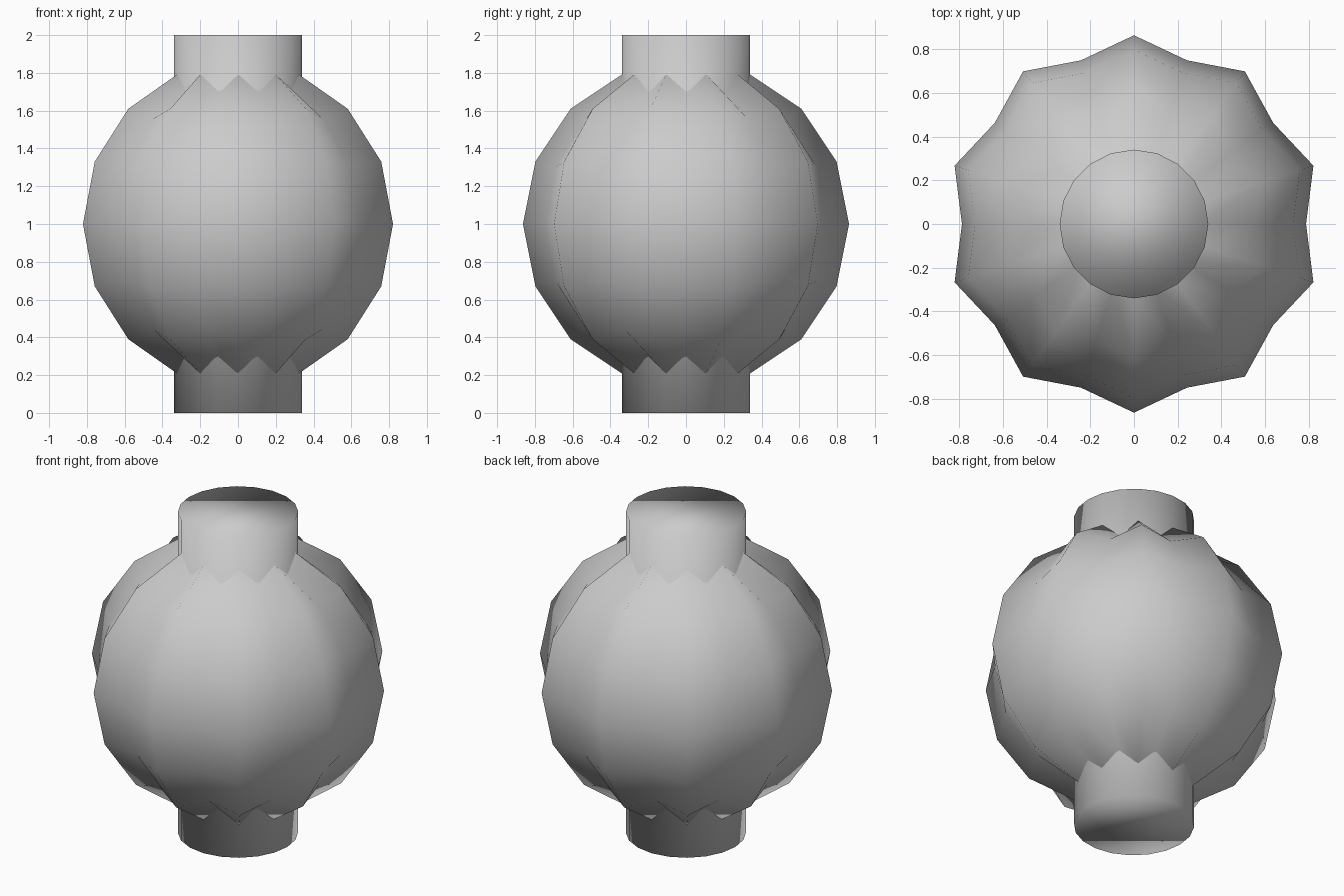
import bpy, bmesh, math

if "Cube" in bpy.data.objects:
    bpy.data.objects.remove(bpy.data.objects["Cube"])

R = 0.863        # lobe radius
VALLEY = 0.787 / R
SEGS = 20


def add_object(name, bm):
    bmesh.ops.recalc_face_normals(bm, faces=bm.faces)
    for f in bm.faces:
        f.smooth = True
    mesh = bpy.data.meshes.new(name)
    bm.to_mesh(mesh)
    bm.free()
    obj = bpy.data.objects.new(name, mesh)
    obj.location.z = 1.0
    bpy.context.collection.objects.link(obj)
    return obj


# Ribbed lantern body: sphere with every second meridian pulled inward
bm = bmesh.new()
bmesh.ops.create_uvsphere(bm, u_segments=SEGS, v_segments=8, radius=R)
for v in bm.verts:
    if math.hypot(v.co.x, v.co.y) < 1e-4:
        continue
    index = round(math.atan2(v.co.y, v.co.x) / (2 * math.pi / SEGS))
    if index % 2 == 0:
        v.co *= VALLEY
add_object("lantern_body", bm)

# Central tube forming the top and bottom collars, smooth over its caps
bm = bmesh.new()
bmesh.ops.create_cone(bm, cap_ends=True, cap_tris=False, segments=SEGS,
                      radius1=0.34, radius2=0.34, depth=2.0)
add_object("collar_tube", bm)
